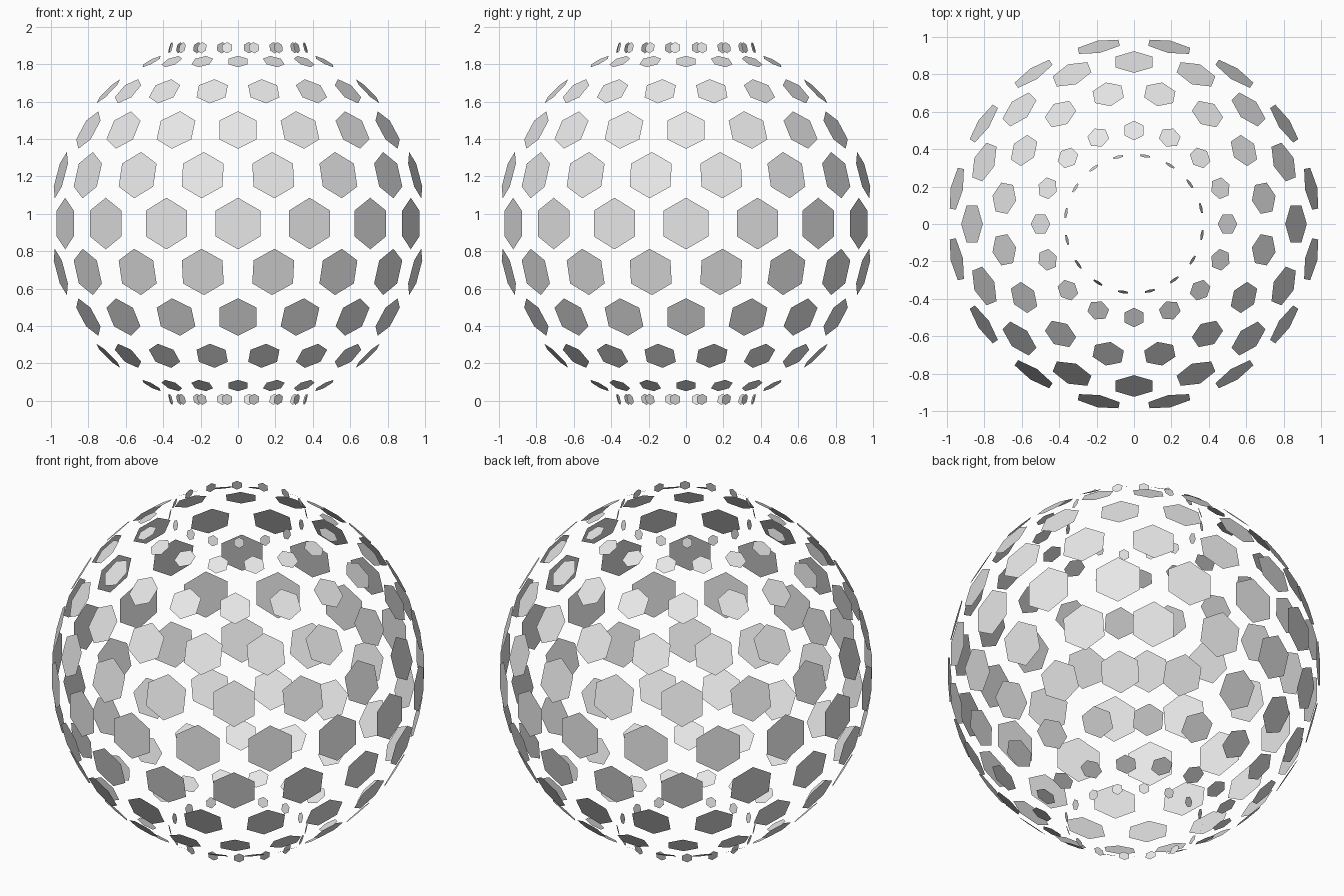
import bpy
import bmesh
from math import radians, cos, sin, pi
from mathutils import Matrix, Vector

if "Cube" in bpy.data.objects:
    bpy.data.objects.remove(bpy.data.objects["Cube"], do_unlink=True)

CENTRE_Z = 0.948
COUNT = 16
STEP = 2 * pi / COUNT

grey = bpy.data.materials.new("light_grey")
grey.use_nodes = True
colour = (0.8, 0.8, 0.8, 1)
grey.diffuse_color = colour
grey.node_tree.nodes["Principled BSDF"].inputs["Base Color"].default_value = colour


def tile_ring(name, radius, height, tilt, size, turn):
    """Ring of flat hexagons, each facing outward at the given tilt."""
    bm = bmesh.new()
    for i in range(COUNT):
        a = turn + i * STEP
        normal = Vector((cos(a) * cos(tilt), sin(a) * cos(tilt), sin(tilt)))
        side = Vector((-sin(a), cos(a), 0))
        up = normal.cross(side)
        centre = Vector((radius * cos(a), radius * sin(a), CENTRE_Z + height))
        corners = []
        for k in range(6):
            t = k * pi / 3
            corners.append(bm.verts.new(centre + size * (side * sin(t) + up * cos(t))))
        face = bm.faces.new(corners)
        face.normal_update()
        if face.normal.dot(normal) < 0:
            face.normal_flip()
    mesh = bpy.data.meshes.new(name)
    bm.to_mesh(mesh)
    bm.free()
    mesh.materials.append(grey)
    obj = bpy.data.objects.new(name, mesh)
    bpy.context.collection.objects.link(obj)


# Staggered rings on the sphere, shrinking from the equator to the poles
for n, size in enumerate((0.138, 0.128, 0.1155, 0.091, 0.06)):
    lat = radians(15 * n)
    turn = STEP / 2 * (n % 2)
    for label, s in (("upper", 1), ("lower", -1)):
        if n == 0:
            if s > 0:
                tile_ring("equator_tiles", 1, 0, 0, size, 0)
            continue
        tile_ring(f"{label}_tiles_{n}", cos(lat), s * sin(lat), s * lat, size, turn)

# Small, flatter rings around the open poles
for label, s in (("top", 1), ("bottom", -1)):
    tile_ring(f"{label}_rim_tiles", 0.368, s * 0.94, s * radians(15), 0.031, radians(13.4))
